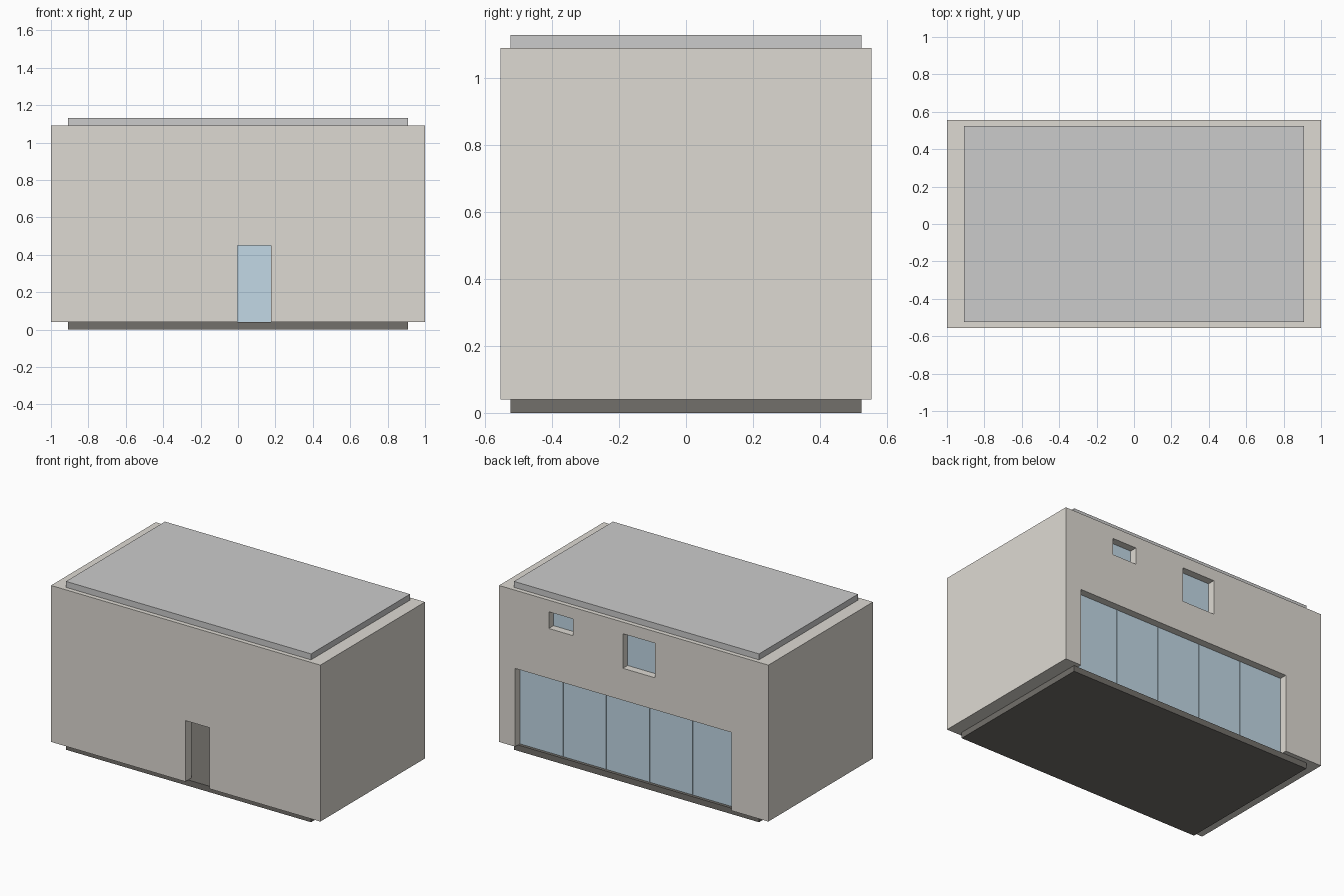
import bpy

if "Cube" in bpy.data.objects:
    bpy.data.objects.remove(bpy.data.objects["Cube"])


def material(name, rgb):
    m = bpy.data.materials.new(name)
    m.diffuse_color = (*rgb, 1)
    m.use_nodes = True
    m.node_tree.nodes["Principled BSDF"].inputs["Base Color"].default_value = m.diffuse_color
    return m


def box(name, x, y, z, mat=None):
    """Box from (min, max) ranges on each axis."""
    bpy.ops.mesh.primitive_cube_add(size=1)
    ob = bpy.context.object
    ob.name = name
    ob.location = [(a + b) / 2 for a, b in (x, y, z)]
    ob.scale = [b - a for a, b in (x, y, z)]
    bpy.ops.object.transform_apply(location=True, rotation=False, scale=True)
    if mat:
        ob.data.materials.append(mat)
    return ob


def cut(target, x, y, z):
    """Subtract a box from the target and discard the cutter."""
    cutter = box("cutter", x, y, z)
    mod = target.modifiers.new("cut", "BOOLEAN")
    mod.operation = "DIFFERENCE"
    mod.solver = "EXACT"
    mod.object = cutter
    bpy.context.view_layer.objects.active = target
    bpy.ops.object.modifier_apply(modifier=mod.name)
    bpy.data.objects.remove(cutter, do_unlink=True)


wall_mat = material("warm_wall", (0.73, 0.70, 0.65))
base_mat = material("dark_base", (0.17, 0.16, 0.145))
glass_mat = material("window_glass", (0.54, 0.69, 0.79))

HX, HY = 1.0, 0.555          # outer half sizes
Z0, Z1 = 0.04, 1.09          # wall bottom and top
SX, SY = 0.91, 0.525         # slab half sizes
back = (0.44, 0.6)           # cutting depth through the back wall

# Base and roof slabs
box("base_slab", (-SX, SX), (-SY, SY), (0, Z0), base_mat)
box("roof_slab", (-SX, SX), (-SY, SY), (Z1, Z1 + 0.04))

# Hollow wall shell, open at floor and ceiling
walls = box("walls", (-HX, HX), (-HY, HY), (Z0, Z1), wall_mat)
cut(walls, (-0.885, 0.885), (-0.49, 0.49), (-0.1, 1.3))

# Open front doorway
cut(walls, (-0.003, 0.177), (-0.6, -0.44), (-0.05, 0.45))

# Back openings: x range, z range, number of glass panes
openings = {
    "glass_wall": ((-0.725, 0.88), (Z0, 0.565), 5),
    "square_window": ((-0.16, 0.08), (0.78, 1.012), 1),
    "small_window": ((0.45, 0.63), (0.90, 1.012), 1),
}
GAP = 0.002
for name, (xr, zr, n) in openings.items():
    low = zr[0] - 0.1 if zr[0] == Z0 else zr[0]
    cut(walls, xr, back, (low, zr[1]))
    w = (xr[1] - xr[0]) / n
    for i in range(n):
        a = xr[0] + i * w + (GAP if i else 0)
        b = xr[0] + (i + 1) * w - (GAP if i < n - 1 else 0)
        box(f"{name}_pane_{i + 1}", (a, b), (0.493, 0.505), zr, glass_mat)
